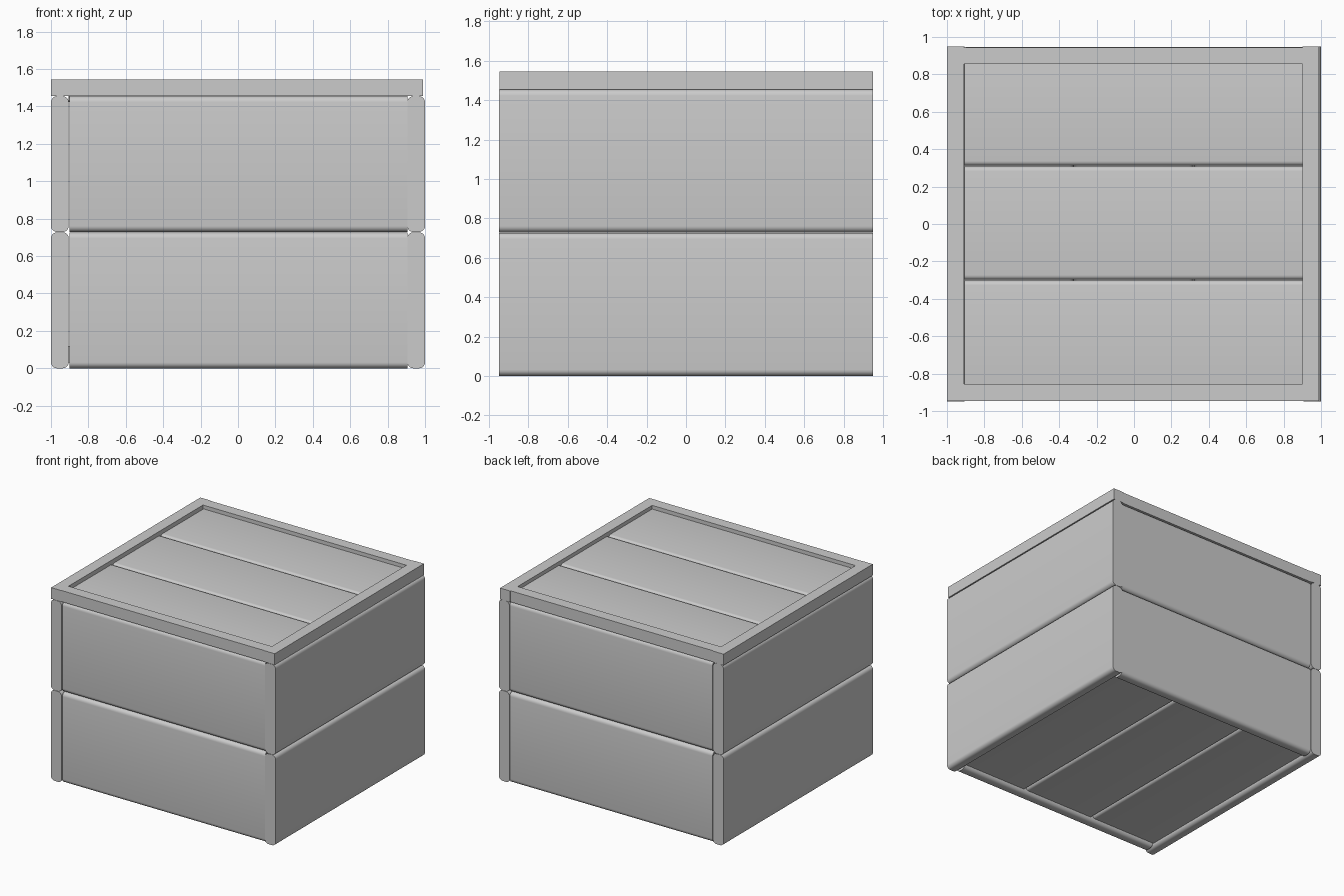
import bpy, bmesh, math

if "Cube" in bpy.data.objects:
    bpy.data.objects.remove(bpy.data.objects["Cube"])


def board(name, x, y, z, axis=None, radius=0.032):
    """Box from (min, max) ranges; edges running along `axis` are rounded."""
    bm = bmesh.new()
    bmesh.ops.create_cube(bm, size=1)
    for v in bm.verts:
        for i, (lo, hi) in enumerate((x, y, z)):
            v.co[i] = hi if v.co[i] > 0 else lo
    if axis is not None:
        long_edges = [e for e in bm.edges
                      if abs((e.verts[0].co - e.verts[1].co)[axis]) > 0.01]
        bmesh.ops.bevel(bm, geom=long_edges, offset=radius, segments=5,
                        profile=0.5, affect='EDGES')
    bmesh.ops.recalc_face_normals(bm, faces=bm.faces)
    mesh = bpy.data.meshes.new(name)
    bm.to_mesh(mesh)
    bm.free()
    ob = bpy.data.objects.new(name, mesh)
    bpy.context.collection.objects.link(ob)
    if axis is not None:
        bpy.ops.object.select_all(action='DESELECT')
        ob.select_set(True)
        bpy.context.view_layer.objects.active = ob
        bpy.ops.object.shade_smooth_by_angle(angle=math.radians(30))
    return ob


# Wall boards: two stacked on each side
for level, z in (("lower", (0, 0.727)), ("upper", (0.729, 1.455))):
    board(f"left_{level}_board", (-1, -0.905), (-0.95, 0.95), z, 1)
    board(f"right_{level}_board", (0.905, 1), (-0.95, 0.95), z, 1)
    board(f"front_{level}_board", (-0.9, 0.905), (-0.947, -0.857), z, 0)
    board(f"back_{level}_board", (-0.9, 0.905), (0.857, 0.947), z, 0)

# Square-edged rim around the lid
rim_z = (1.455, 1.545)
board("left_rim", (-1, -0.91), (-0.947, 0.95), rim_z)
board("right_rim", (0.9, 0.99), (-0.947, 0.95), rim_z)
board("front_rim", (-0.91, 0.9), (-0.945, -0.855), rim_z)
board("back_rim", (-0.91, 0.9), (0.855, 0.945), rim_z)

# Lid boards run across, floor boards run front to back
for i in range(3):
    y0 = -0.91 + i * 0.61
    board(f"lid_board_{i + 1}", (-0.905, 0.9), (y0 + 0.002, y0 + 0.608),
          (1.425, 1.515), 0, 0.025)
    x0 = -0.96 + i * 0.64
    board(f"floor_board_{i + 1}", (x0 + 0.002, x0 + 0.638), (-0.87, 0.87),
          (0.03, 0.12), 1, 0.025)
